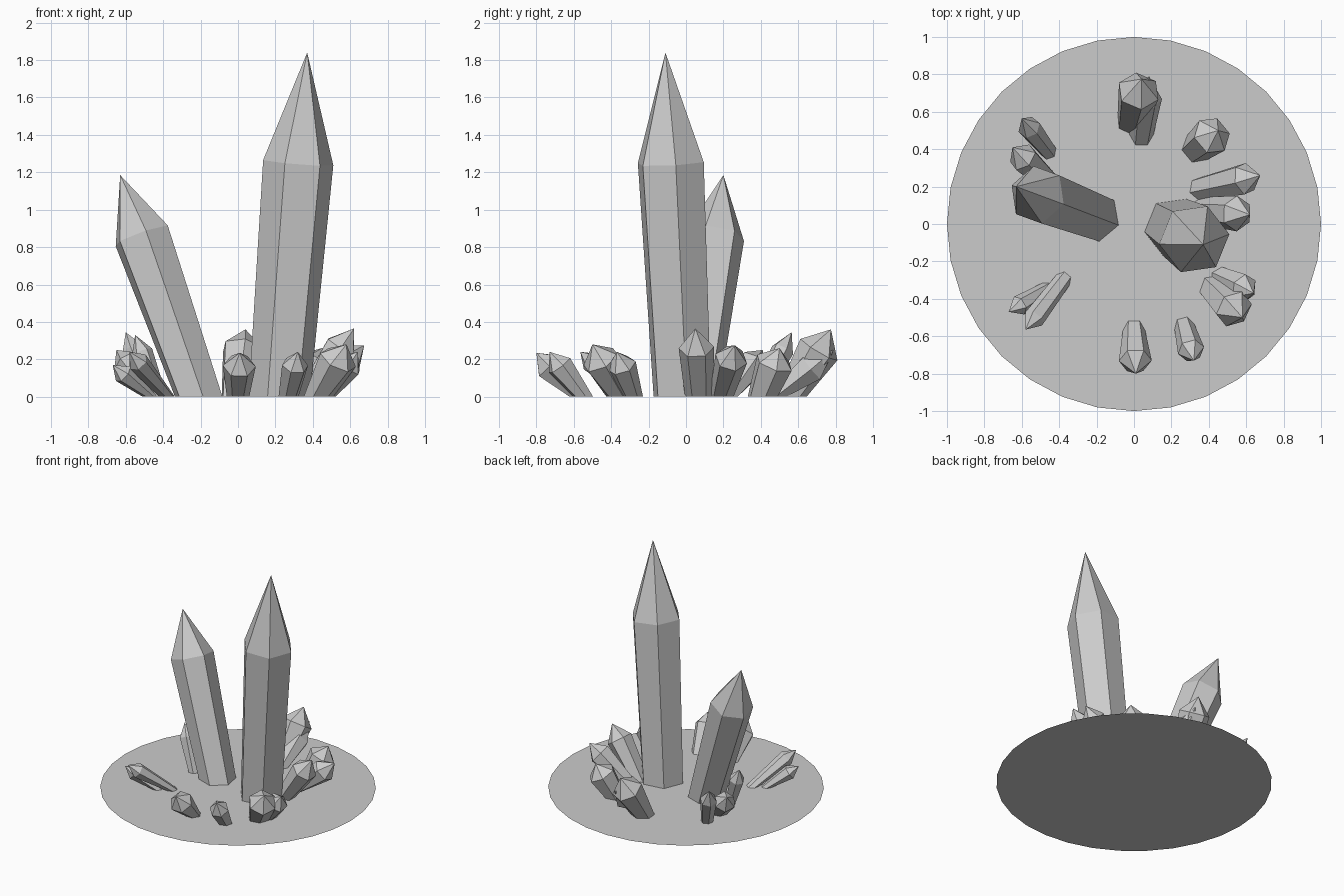
import bpy
import bmesh
from math import cos, sin, radians
from mathutils import Vector

if "Cube" in bpy.data.objects:
    bpy.data.objects.remove(bpy.data.objects["Cube"], do_unlink=True)

stone = bpy.data.materials.new("pale_grey_stone")
stone.use_nodes = True
GREY = (0.6, 0.6, 0.6, 1)
stone.diffuse_color = GREY
stone.node_tree.nodes["Principled BSDF"].inputs["Base Color"].default_value = GREY


def finish(bm, name):
    bmesh.ops.recalc_face_normals(bm, faces=bm.faces[:])
    mesh = bpy.data.meshes.new(name)
    bm.to_mesh(mesh)
    bm.free()
    mesh.materials.append(stone)
    obj = bpy.data.objects.new(name, mesh)
    bpy.context.collection.objects.link(obj)


def crystal(name, base, tip, foot, girth, shoulder=0.7, spin=0):
    """Leaning six-sided shard: level foot, wider tilted shoulder, pointed tip."""
    bm = bmesh.new()
    foot_centre = Vector((*base, 0))
    tip = Vector(tip)
    axis = tip - foot_centre
    tilt = Vector((0, 0, 1)).rotation_difference(axis)
    middle = foot_centre + axis * shoulder
    low, high = [], []
    for i in range(6):
        a = radians(spin + 60 * i)
        ray = Vector((cos(a), sin(a), 0))
        low.append(bm.verts.new(foot_centre + ray * foot))
        high.append(bm.verts.new(middle + tilt @ ray * girth))
    point = bm.verts.new(tip)
    bm.faces.new(low)
    for i in range(6):
        j = (i + 1) % 6
        bm.faces.new((low[i], low[j], high[j], high[i]))
        bm.faces.new((high[i], high[j], point))
    finish(bm, name)


# Thin round ground plate
disc = bmesh.new()
bmesh.ops.create_circle(disc, cap_ends=True, segments=32, radius=1)
finish(disc, "ground_disc")
bpy.data.objects["ground_disc"].data.flip_normals() if \
    bpy.data.objects["ground_disc"].data.polygons[0].normal.z < 0 else None

# Two tall shards
crystal("tall_crystal", (0.22, -0.02), (0.37, -0.11, 1.84), 0.165, 0.19, 0.68, 8)
crystal("leaning_crystal", (-0.21, 0.04), (-0.63, 0.20, 1.185), 0.135, 0.158, 0.726, 40)

# Ring of small shards leaning outwards
crystal("front_crystal", (0.0, -0.57), (0.01, -0.80, 0.235), 0.06, 0.088, 0.7, 0)
crystal("front_left_crystal", (0.27, -0.55), (0.32, -0.73, 0.24), 0.055, 0.072, 0.7, 15)
crystal("left_front_crystal", (0.43, -0.35), (0.58, -0.50, 0.28), 0.08, 0.105, 0.7, 10)
crystal("left_front_shard", (0.47, -0.29), (0.64, -0.37, 0.24), 0.06, 0.08, 0.7, 30)
crystal("left_middle_crystal", (0.37, 0.07), (0.62, 0.05, 0.365), 0.075, 0.095, 0.72, 30)
crystal("left_back_shard", (0.36, 0.19), (0.675, 0.26, 0.275), 0.065, 0.088, 0.74, 20)
crystal("back_left_crystal", (0.34, 0.41), (0.45, 0.50, 0.26), 0.085, 0.105, 0.7, 10)
crystal("back_crystal", (-0.01, 0.56), (0.04, 0.775, 0.36), 0.085, 0.115, 0.7, 35)
crystal("back_shard", (0.04, 0.48), (0.08, 0.79, 0.25), 0.065, 0.085, 0.62, 0)
crystal("back_right_shard", (-0.46, 0.39), (-0.60, 0.565, 0.345), 0.045, 0.062, 0.72, 20)
crystal("right_back_crystal", (-0.45, 0.22), (-0.65, 0.41, 0.25), 0.06, 0.08, 0.72, 10)
crystal("right_middle_shard", (-0.42, 0.04), (-0.55, 0.11, 0.33), 0.04, 0.058, 0.72, 0)
crystal("right_front_crystal", (-0.38, -0.30), (-0.58, -0.565, 0.24), 0.045, 0.057, 0.78, 20)
crystal("right_front_shard", (-0.47, -0.35), (-0.67, -0.47, 0.17), 0.04, 0.055, 0.72, 0)
